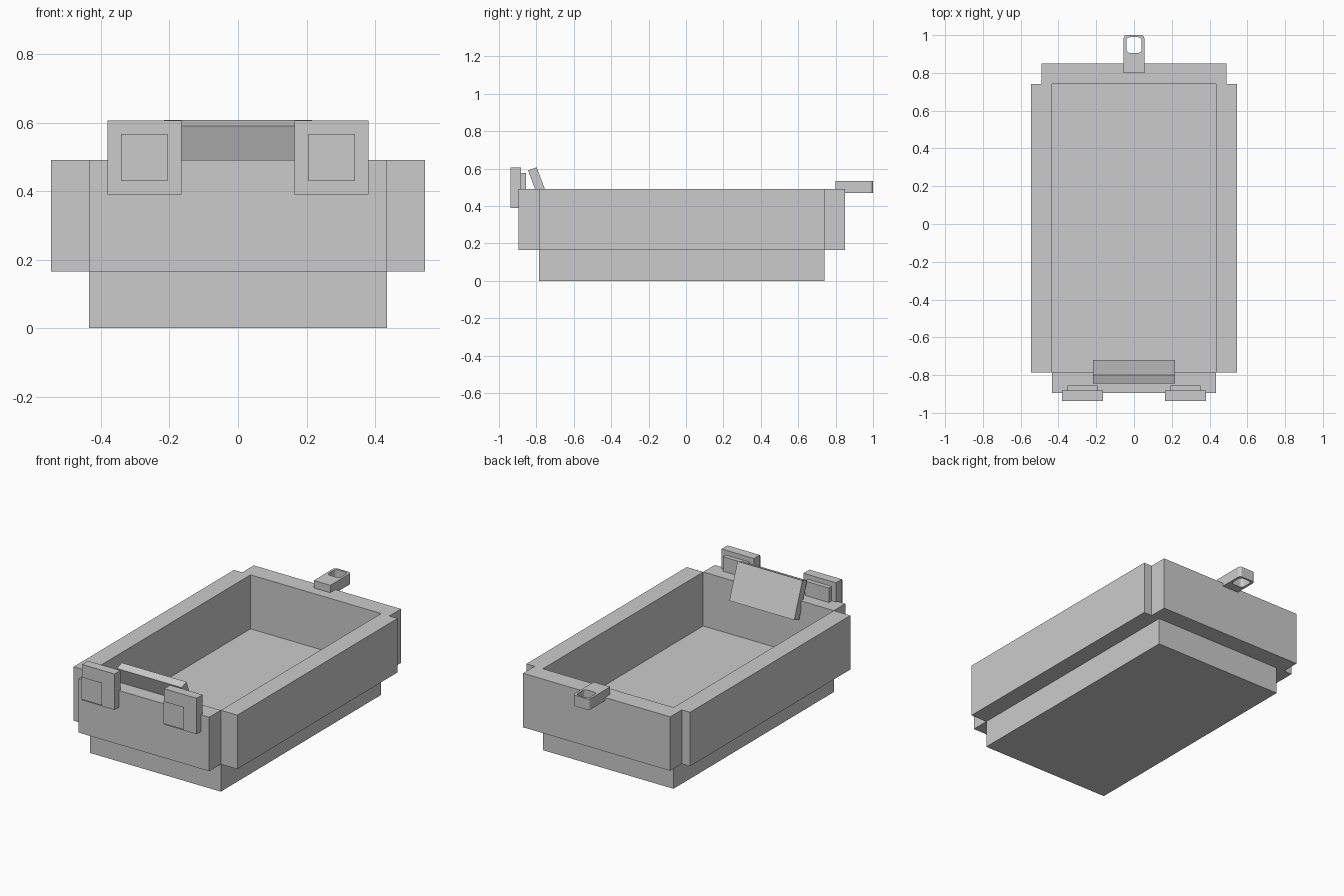
import bpy, bmesh, math
from mathutils import Matrix, Vector

if "Cube" in bpy.data.objects:
    bpy.data.objects.remove(bpy.data.objects["Cube"])


def box(name, x, y, z, tilt=0.0):
    """Closed box from (min, max) ranges, optionally tilted about x through its centre."""
    size = Vector((x[1] - x[0], y[1] - y[0], z[1] - z[0]))
    centre = Vector((sum(x), sum(y), sum(z))) / 2
    bm = bmesh.new()
    bmesh.ops.create_cube(bm, size=1, matrix=Matrix.Translation(centre)
                          @ Matrix.Rotation(tilt, 4, 'X') @ Matrix.Diagonal(size).to_4x4())
    return finish(name, bm)


def finish(name, bm):
    me = bpy.data.meshes.new(name)
    bm.to_mesh(me)
    bm.free()
    ob = bpy.data.objects.new(name, me)
    bpy.context.collection.objects.link(ob)
    return ob


def rounded_rect(x0, x1, y0, y1, radii, n=3):
    """Outline with one radius per corner, counter-clockwise from the lower left."""
    pts = []
    corners = [(x0, y0, 1, 1), (x1, y0, -1, 1), (x1, y1, -1, -1), (x0, y1, 1, -1)]
    for i, ((cx, cy, sx, sy), r) in enumerate(zip(corners, radii)):
        if r == 0:
            pts.append((cx, cy))
            continue
        for k in range(n + 1):
            a = math.pi + (i + k / n) * math.pi / 2
            pts.append((cx + sx * r + r * math.cos(a), cy + sy * r + r * math.sin(a)))
    return pts


# Tub: floor block and four walls standing around it
WALL = (0.165, 0.49)
box("floor_block", (-0.435, 0.435), (-0.785, 0.74), (0, 0.165))
box("front_wall", (-0.435, 0.435), (-0.895, -0.785), WALL)
box("back_wall", (-0.49, 0.49), (0.74, 0.85), WALL)

for side, s in (("left", -1), ("right", 1)):
    def span(a, b):
        return tuple(sorted((s * a, s * b)))
    box(side + "_wall", span(0.435, 0.545), (-0.785, 0.74), WALL)
    # Square lamp: plate, backing block and a thin floating lens
    box(side + "_lamp_plate", span(0.165, 0.381), (-0.938, -0.882), (0.39, 0.606))
    box(side + "_lamp_back", span(0.193, 0.353), (-0.882, -0.855), (0.418, 0.577))
    bm = bmesh.new()
    x0, x1 = span(0.205, 0.341)
    bm.faces.new([bm.verts.new((x, -1.0, z)) for x, z in
                  ((x0, 0.43), (x1, 0.43), (x1, 0.566), (x0, 0.566))])
    finish(side + "_lamp_lens", bm)

# Tilted panel leaning over the front wall
box("tilted_panel", (-0.216, 0.216), (-0.807, -0.758), (0.384, 0.606), math.radians(20.5))

# Tow loop: flat tab with a rounded hole
cu = bpy.data.curves.new("tow_loop", 'CURVE')
cu.dimensions, cu.fill_mode, cu.extrude = '2D', 'BOTH', 0.0325
for pts in (rounded_rect(-0.055, 0.055, 0.80, 1.0, (0, 0, 0.017, 0.017)),
            rounded_rect(-0.041, 0.041, 0.905, 0.989, (0.02,) * 4)):
    sp = cu.splines.new('POLY')
    sp.points.add(len(pts) - 1)
    for p, (x, y) in zip(sp.points, pts):
        p.co = (x, y, 0, 1)
    sp.use_cyclic_u = True
loop = bpy.data.objects.new("tow_loop", cu)
loop.location.z = 0.5025
bpy.context.collection.objects.link(loop)
bpy.context.view_layer.objects.active = loop
loop.select_set(True)
bpy.ops.object.convert(target='MESH')
bpy.ops.object.shade_flat()
